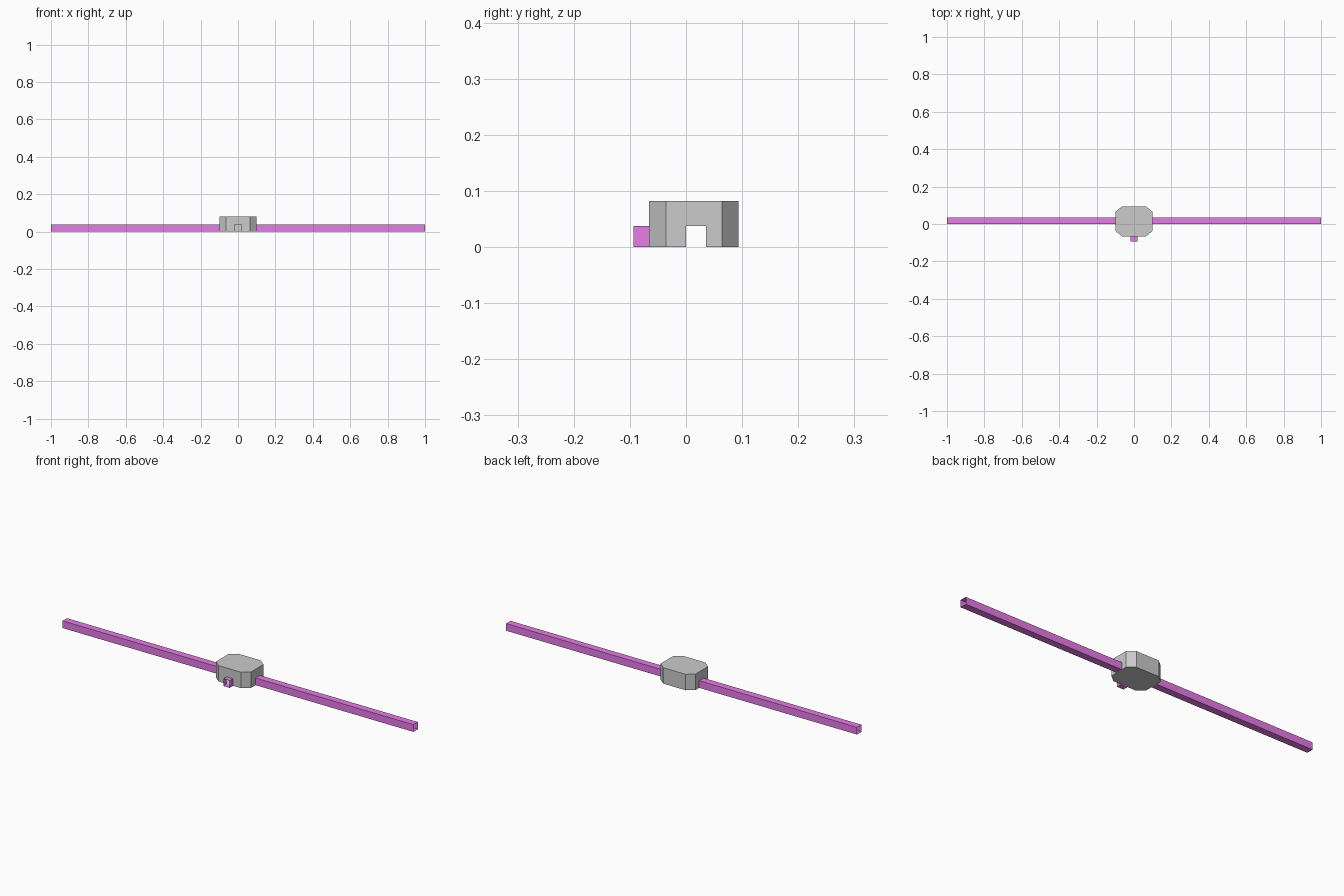
import bpy, bmesh

if "Cube" in bpy.data.objects:
    bpy.data.objects.remove(bpy.data.objects["Cube"])

W, H = 0.036, 0.037      # passage width and height
TOP = 0.082              # hub height

magenta = bpy.data.materials.new("magenta")
magenta.diffuse_color = (0.8, 0.2, 0.8, 1)
magenta.use_nodes = True
magenta.node_tree.nodes["Principled BSDF"].inputs["Base Color"].default_value = magenta.diffuse_color


def make(name, faces, mat=None):
    bm = bmesh.new()
    for f in faces:
        bm.faces.new([bm.verts.new(p) for p in f])
    bmesh.ops.remove_doubles(bm, verts=bm.verts, dist=1e-5)
    bmesh.ops.recalc_face_normals(bm, faces=bm.faces)
    me = bpy.data.meshes.new(name)
    bm.to_mesh(me)
    bm.free()
    ob = bpy.data.objects.new(name, me)
    bpy.context.collection.objects.link(ob)
    if mat:
        me.materials.append(mat)


def tube(name, start, end, offset):
    """Open-ended square tube between two points, profile widened by offset."""
    def ring(p):
        a = [p[i] + offset[i] for i in range(2)]
        return [(*p, 0), (*a, 0), (*a, H), (*p, H)]
    r, s = ring(start), ring(end)
    make(name, [(r[i], r[(i + 1) % 4], s[(i + 1) % 4], s[i]) for i in range(4)], magenta)


# Octagonal hub, with doorways where the passages join
X, CX, Y0, Y1, CY = 0.1, 0.064, -0.066, 0.094, 0.03
plan = [(-CX, Y0), (CX, Y0), (X, Y0 + CY), (X, Y1 - CY),
        (CX, Y1), (-CX, Y1), (-X, Y1 - CY), (-X, Y0 + CY)]
doors = {0: ((-W / 2, Y0), (W / 2, Y0)), 2: ((X, 0), (X, W)), 6: ((-X, W), (-X, 0))}
faces = [[(*p, TOP) for p in plan], [(*p, 0) for p in reversed(plan)]]
for i, a in enumerate(plan):
    b = plan[(i + 1) % 8]
    wall = [(*b, 0), (*b, TOP), (*a, TOP), (*a, 0)]
    if i in doors:
        c, d = doors[i]
        wall += [(*c, 0), (*c, H), (*d, H), (*d, 0)]
    faces.append(wall)
make("hub", faces)

# Long side passages and short front passage
tube("right_passage", (X, 0), (1, 0), (0, W))
tube("left_passage", (-X, 0), (-1, 0), (0, W))
tube("front_passage", (-W / 2, Y0), (-W / 2, -0.094), (W, 0))
